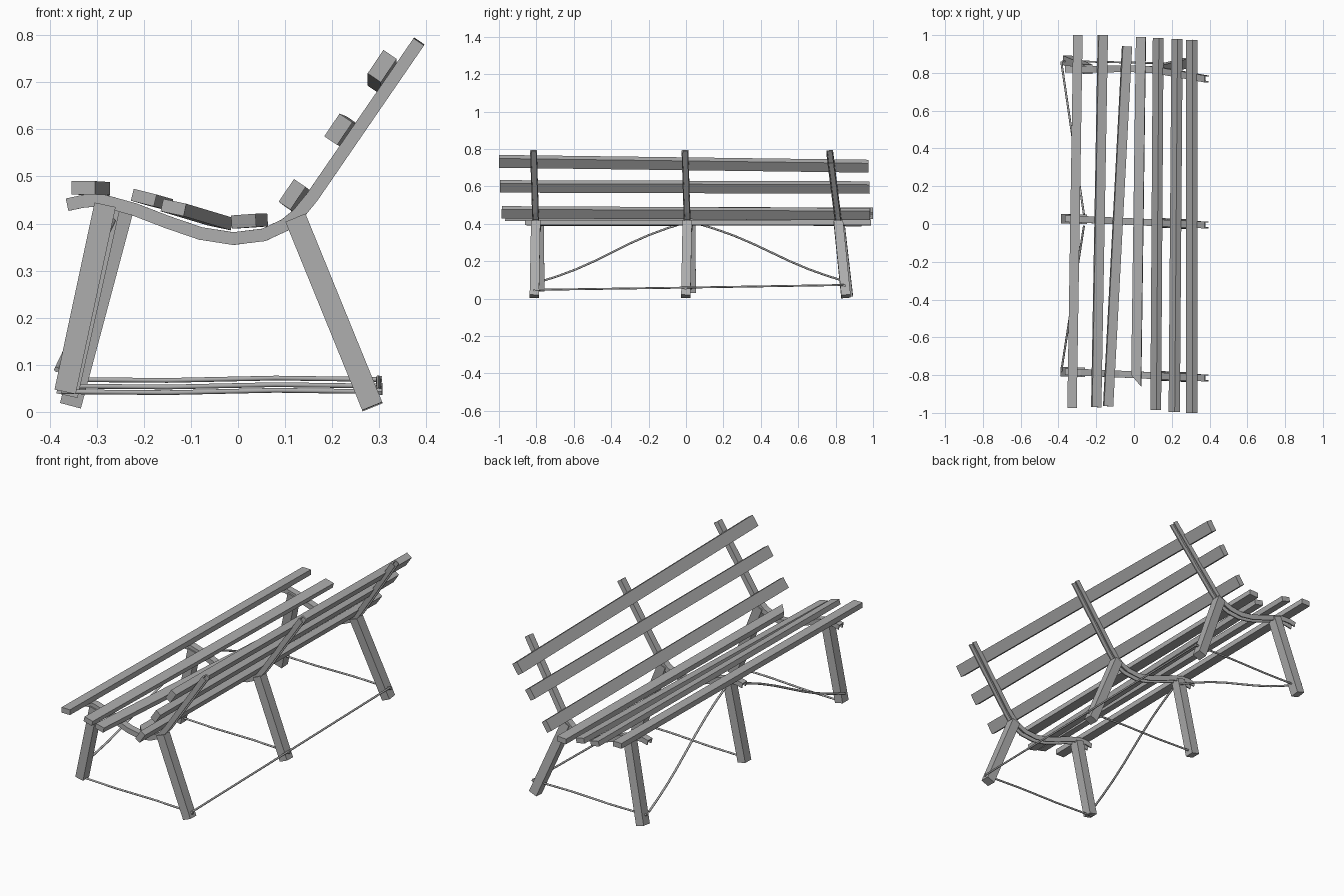
import bpy, bmesh
from math import sin, cos, pi, radians
from mathutils import Vector

cube = bpy.data.objects.get("Cube")
if cube:
    bpy.data.objects.remove(cube, do_unlink=True)

GREY = (0.42, 0.42, 0.42, 1)
mat = bpy.data.materials.new("plain grey")
mat.use_nodes = True
mat.diffuse_color = GREY
mat.node_tree.nodes["Principled BSDF"].inputs["Base Color"].default_value = GREY


def sweep(name, path, section, side, smooth=False):
    """Sweep a closed section (across, up) along a path."""
    path = [Vector(p) for p in path]
    bm = bmesh.new()
    rings = []
    for i, p in enumerate(path):
        t = (path[min(i + 1, len(path) - 1)] - path[max(i - 1, 0)]).normalized()
        s = Vector(side)
        s = (s - t * s.dot(t)).normalized()
        n = t.cross(s)
        rings.append([bm.verts.new(p + s * u + n * v) for u, v in section])
    k = len(section)
    for a, b in zip(rings, rings[1:]):
        for j in range(k):
            f = bm.faces.new((a[j], a[(j + 1) % k], b[(j + 1) % k], b[j]))
            f.smooth = smooth
    bm.faces.new(rings[0])
    bm.faces.new(rings[-1])
    bmesh.ops.recalc_face_normals(bm, faces=bm.faces)
    mesh = bpy.data.meshes.new(name)
    bm.to_mesh(mesh)
    bm.free()
    mesh.materials.append(mat)
    obj = bpy.data.objects.new(name, mesh)
    bpy.context.collection.objects.link(obj)
    return obj


def rect(w, t):
    return [(-w / 2, -t / 2), (w / 2, -t / 2), (w / 2, t / 2), (-w / 2, t / 2)]


def ring(r, n=8):
    return [(r * cos(2 * pi * i / n), r * sin(2 * pi * i / n)) for i in range(n)]


# Slats: name, near end (x, y, z), far end, tilt, width, thickness
slats = [
    ("seat_slat_front", (-.328, -.975, .476), (-.297, 1, .474), 0, .05, .028),
    ("seat_slat_second", (-.2, -.97, .455), (-.165, 1, .445), -14, .05, .026),
    ("seat_slat_third", (-.137, -.965, .434), (-.037, .94, .404), -12, .05, .027),
    ("seat_slat_rear", (.012, -.8, .405), (.037, .99, .406), 4, .052, .028),
    ("back_slat_low", (.115, -.985, .462), (.128, .985, .452), 56, .058, .03),
    ("back_slat_middle", (.213, -.995, .6), (.228, .98, .594), 56, .058, .033),
    ("back_slat_top", (.306, -1, .734), (.306, .975, .708), 56, .06, .034),
]
for name, a, b, tilt, w, t in slats:
    ang = radians(tilt)
    obj = sweep(name, [a, b], rect(w, t), (cos(ang), 0, sin(ang)))
    if name == "seat_slat_rear":  # splintered end
        for v in obj.data.vertices:
            if v.co.y < 0 and v.co.x > .012:
                v.co.y -= .06

# Channel rail running under the seat and up the back
W, H, T = .018, .0135, .006
channel = [(-W, -H), (-W, H), (W, H), (W, -H), (W - T, -H), (W - T, H - T),
           (T - W, H - T), (T - W, -H)]
rail_path = [(-.362, .44), (-.325, .448), (-.285, .448), (-.22, .43), (-.15, .403),
             (-.08, .379), (-.01, .368), (.055, .376), (.1, .397), (.128, .42),
             (.158, .457), (.384, .786)]

# Frames: label, y offset, y per x, y per z, front leg top x, front foot (x, z)
frames = [
    ("right", -.798, -.045, 0, -.282, (-.367, .043)),
    ("middle", .012, -.045, 0, -.272, (-.363, .035)),
    ("left", .862, -.02, -.11, -.242, (-.355, .016)),
]
rod_height = {"right": .043, "middle": .055, "left": .069}
back_ends, front_ends = [], []
for label, y0, yx, yz, top_x, foot in frames:
    def at(x, z, y0=y0, yx=yx, yz=yz):
        return Vector((x, y0 + yx * x + yz * z, z))

    sweep(label + "_rail", [at(x, z) for x, z in rail_path], channel, (0, 1, 0))
    sweep(label + "_front_leg", [at(top_x, .44), at(*foot)], rect(.05, .046), (0, 1, 0))
    sweep(label + "_back_leg", [at(.122, .412), at(.285, .012)], rect(.05, .046), (0, 1, 0))

    # Cross rod between front and back feet, with end nut
    h = rod_height[label]
    sweep(label + "_cross_rod", [at(-.375, h), at(-.15, h - .002), at(.08, h + .003), at(.3, h)],
          ring(.005), (0, 1, 0), True)
    sweep(label + "_rod_nut", [at(.294, h), at(.306, h)], ring(.008, 6), (0, 1, 0))
    back_ends.append(at(.298, h + .004))
    front_ends.append(at(-.385, .09))

# Long rod joining the back feet
sweep("back_long_rod", back_ends, ring(.005), (1, 0, 0), True)

# Bowed diagonal braces from the front feet up to the middle frame
for label, end, sign in (("right", front_ends[0], -1), ("left", front_ends[2], 1)):
    apex = Vector((-.265, .02 + sign * .03, .405))
    pts = []
    for i in range(9):
        f = i / 8
        p = end.lerp(apex, f)
        p.z += .012 * sin(2 * pi * f + pi)
        pts.append(p)
    sweep(label + "_diagonal_brace", pts, ring(.0055), (1, 0, 0), True)
